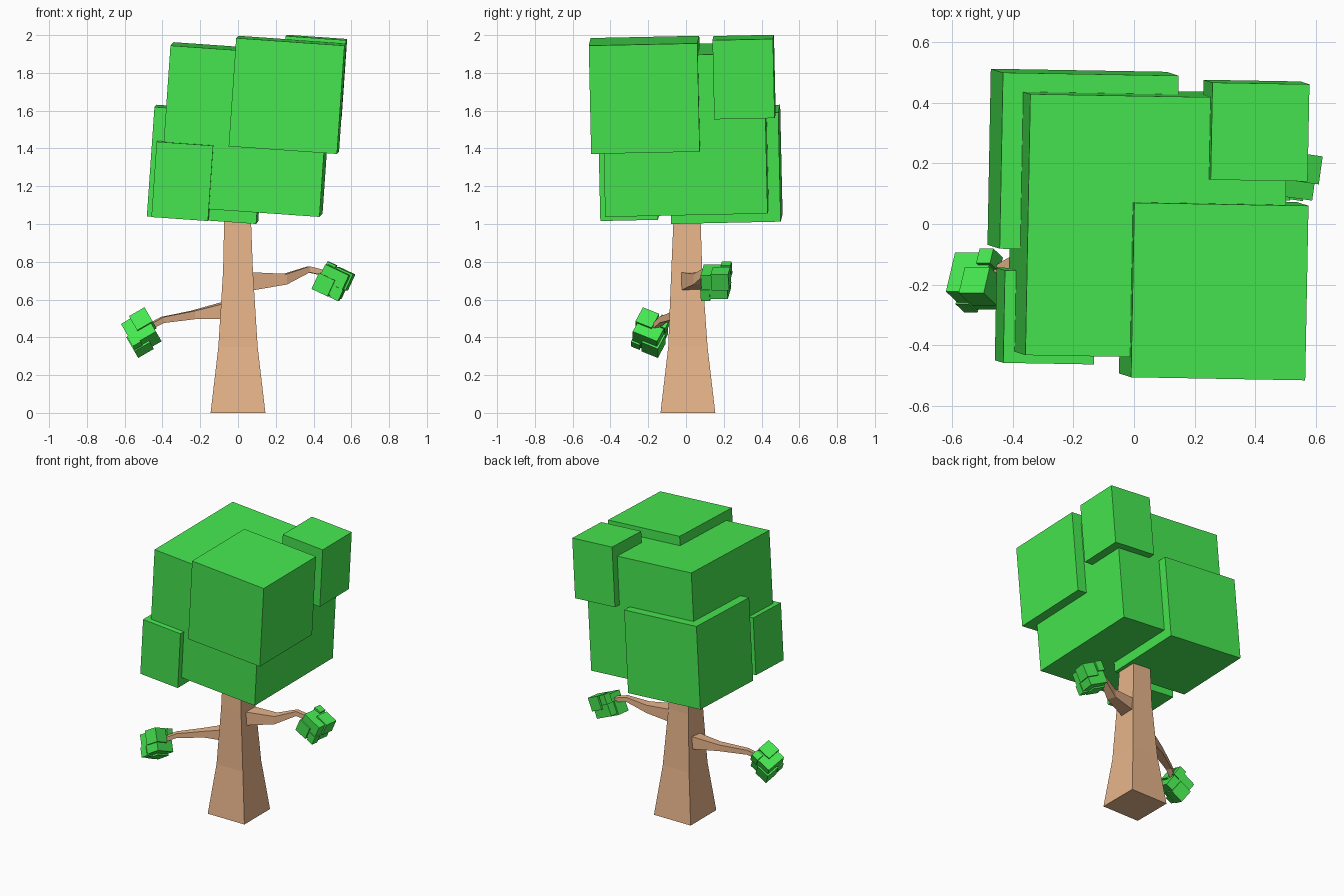
import bpy, bmesh
from math import radians
from mathutils import Matrix, Vector, Euler

if "Cube" in bpy.data.objects:
    bpy.data.objects.remove(bpy.data.objects["Cube"])


def material(name, rgb):
    m = bpy.data.materials.new(name)
    m.diffuse_color = (*rgb, 1)
    m.use_nodes = True
    m.node_tree.nodes["Principled BSDF"].inputs["Base Color"].default_value = m.diffuse_color
    return m


GREEN = material("leaf green", (0.062, 0.80, 0.08))
BROWN = material("bark brown", (0.80, 0.46, 0.255))


def finish(bm, name, mat):
    bmesh.ops.recalc_face_normals(bm, faces=bm.faces)
    me = bpy.data.meshes.new(name)
    bm.to_mesh(me)
    bm.free()
    me.materials.append(mat)
    ob = bpy.data.objects.new(name, me)
    bpy.context.collection.objects.link(ob)
    return ob


# Square tapered limb: each station is (centre, half width, half height)
def limb(name, stations, side, up):
    bm = bmesh.new()
    side, up = Vector(side), Vector(up)
    rings = []
    for c, w, h in stations:
        rings.append([bm.verts.new(Vector(c) + side * w * a + up * h * b)
                      for a, b in ((-1, -1), (1, -1), (1, 1), (-1, 1))])
    for r, s in zip(rings, rings[1:]):
        for i in range(4):
            j = (i + 1) % 4
            bm.faces.new((r[i], r[j], s[j], s[i]))
    bm.faces.new(rings[0])
    bm.faces.new(rings[-1])
    return finish(bm, name, BROWN)


# Leaf cluster: one big cube with four blocks set into its corners
BLOCKS = [
    ((0, 0, 0), (0.85, 0.86, 0.85)),
    ((0.208, -0.208, 0.203), (0.575, 0.575, 0.575)),
    ((-0.203, 0.202, -0.203), (0.58, 0.58, 0.58)),
    ((0.330, 0.32, 0.295), (0.32, 0.32, 0.42)),
    ((-0.312, -0.315, -0.287), (0.30, 0.305, 0.40)),
]


def leaves(name, centre, angles, scale=1.0, spin=0):
    bm = bmesh.new()
    rot = Euler([radians(a) for a in angles]).to_matrix().to_4x4()
    base = (Matrix.Translation(centre) @ rot @ Matrix.Rotation(radians(spin), 4, 'Z')
            @ Matrix.Scale(scale, 4))
    for pos, size in BLOCKS:
        bmesh.ops.create_cube(bm, size=1, matrix=base @ Matrix.Translation(pos)
                              @ Matrix.Diagonal((*size, 1)))
    return finish(bm, name, GREEN)


# Trunk with flared foot
limb("trunk", [((0, 0.01, 0), 0.145, 0.145),
               ((0, 0.01, 0.35), 0.104, 0.104),
               ((0, 0.004, 0.75), 0.079, 0.082),
               ((-0.003, 0.006, 1.12), 0.068, 0.068)], (1, 0, 0), (0, 1, 0))

# Branches
limb("right_branch", [((0.04, 0.02, 0.695), 0.055, 0.05),
                      ((0.25, 0.07, 0.708), 0.032, 0.028),
                      ((0.375, 0.13, 0.76), 0.018, 0.016),
                      ((0.48, 0.15, 0.735), 0.016, 0.015)],
     (-0.3, 0.95, 0), (0, 0, 1))
limb("left_branch", [((-0.04, 0.03, 0.545), 0.05, 0.048),
                     ((-0.24, -0.04, 0.518), 0.028, 0.022),
                     ((-0.40, -0.125, 0.492), 0.019, 0.016),
                     ((-0.48, -0.17, 0.45), 0.017, 0.015)],
     (-0.45, 0.9, 0), (0, 0, 1))

# Foliage
leaves("canopy", (0.045, 0, 1.50), (1.2, 4, -1))
leaves("right_leaves", (0.505, 0.158, 0.695), (0, 25, -8), 0.162, 90)
leaves("left_leaves", (-0.512, -0.188, 0.425), (-25, -30, 0), 0.165)
